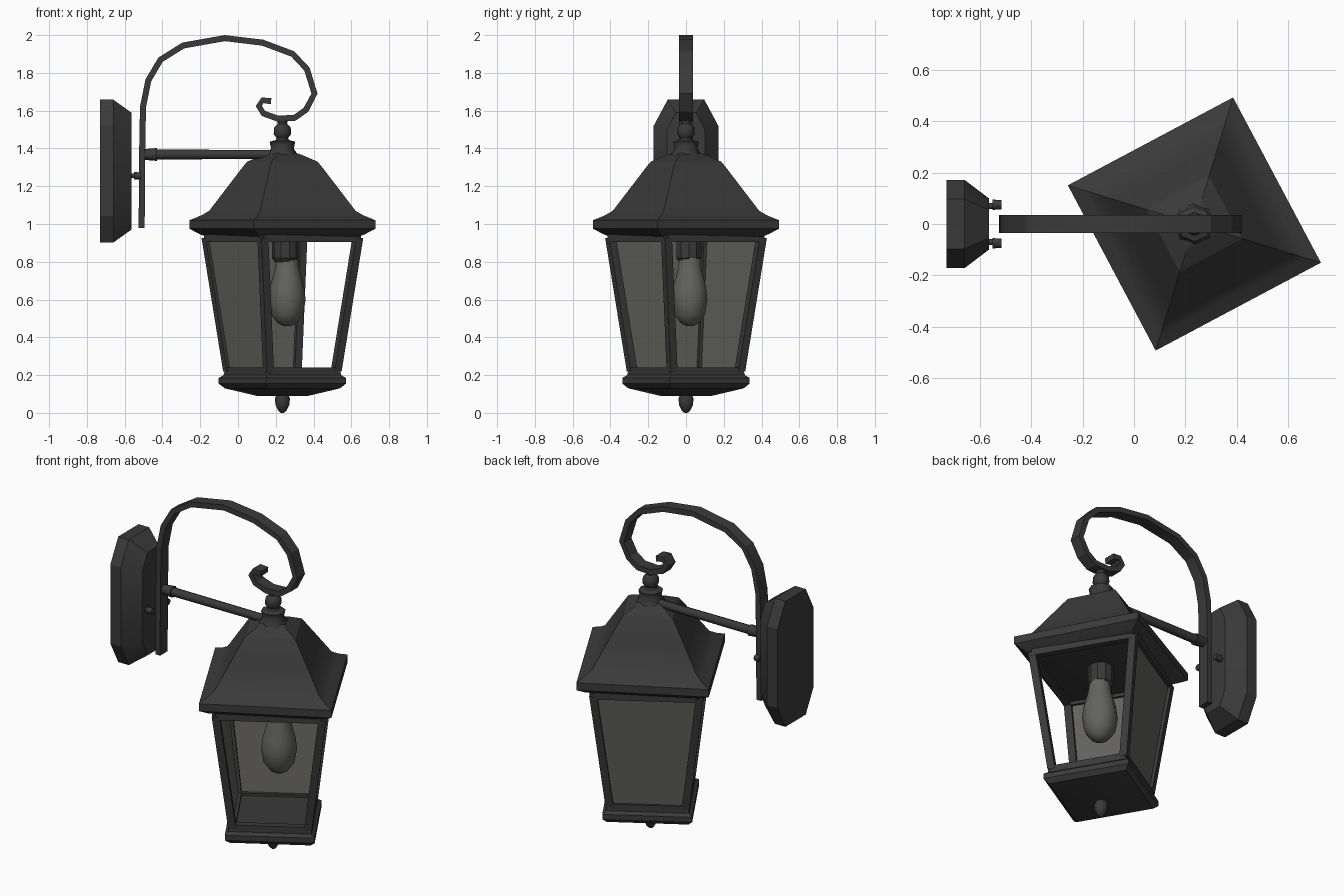
import bpy, bmesh, math
from mathutils import Vector

if "Cube" in bpy.data.objects:
    bpy.data.objects.remove(bpy.data.objects["Cube"])


def material(name, rgb):
    m = bpy.data.materials.new(name)
    m.diffuse_color = (*rgb, 1)
    m.use_nodes = True
    m.node_tree.nodes["Principled BSDF"].inputs["Base Color"].default_value = m.diffuse_color
    return m


METAL = material("dark metal", (0.042, 0.042, 0.042))
GLASS = material("smoky glass", (0.125, 0.124, 0.112))
CX = 0.235                                  # lantern axis
ROOF_ROT, BODY_ROT = math.radians(-17), math.radians(-14.5)


def finish(name, bm, mat, smooth=28):
    bmesh.ops.recalc_face_normals(bm, faces=bm.faces)
    me = bpy.data.meshes.new(name)
    bm.to_mesh(me)
    bm.free()
    me.materials.append(mat)
    if smooth:
        me.shade_smooth()
        me.set_sharp_from_angle(angle=math.radians(smooth))
    ob = bpy.data.objects.new(name, me)
    bpy.context.collection.objects.link(ob)
    return ob


def loft(name, rings, mat, smooth=28):
    """Skin a list of equal-sized point rings and cap both ends."""
    bm = bmesh.new()
    vs = [[bm.verts.new(p) for p in r] for r in rings]
    n = len(vs[0])
    for a, b in zip(vs, vs[1:]):
        for i in range(n):
            j = (i + 1) % n
            bm.faces.new((a[i], a[j], b[j], b[i]))
    bm.faces.new(vs[0])
    bm.faces.new(vs[-1])
    return finish(name, bm, mat, smooth)


def corner(r, z, i, n=4, rot=0.0, x=CX, y=0.0):
    a = rot + 2 * math.pi * i / n
    return Vector((x + r * math.cos(a), y + r * math.sin(a), z))


def turned(name, profile, n, mat, rot=0.0, x=CX, y=0.0, smooth=28):
    return loft(name, [[corner(r, z, i, n, rot, x, y) for i in range(n)]
                       for r, z in profile], mat, smooth)


def rod(name, p, q, r1, r2, n=8, spin=0.0, mat=METAL):
    p, q = Vector(p), Vector(q)
    d = (q - p).normalized()
    u = d.cross(Vector((0, 0, 1)) if abs(d.z) < 0.9 else Vector((1, 0, 0))).normalized()
    w = d.cross(u)
    rings = []
    for c, r in ((p, r1), (q, r2)):
        rings.append([c + r * (math.cos(spin + 2 * math.pi * i / n) * u
                               + math.sin(spin + 2 * math.pi * i / n) * w) for i in range(n)])
    return loft(name, rings, mat, 50 if n > 4 else 0)


# Wall plate: elongated octagon with a chamfered front
def plate_ring(x, hy, hz, cy, cz):
    pts = [(hy, hz - cz), (hy - cy, hz), (-hy + cy, hz), (-hy, hz - cz)]
    pts += [(-y, -z) for y, z in pts]
    return [(x, y, 1.28 + z) for y, z in pts]


loft("wall_plate", [plate_ring(-0.73, 0.172, 0.378, 0.075, 0.14),
                    plate_ring(-0.66, 0.172, 0.378, 0.075, 0.14),
                    plate_ring(-0.565, 0.10, 0.31, 0.045, 0.09)], METAL)
for s, side in ((1, "back"), (-1, "front")):
    rod(side + "_bolt", (-0.58, s * 0.07, 1.255), (-0.545, s * 0.07, 1.255), 0.012, 0.012)
    rod(side + "_bolt_head", (-0.55, s * 0.075, 1.255), (-0.515, s * 0.075, 1.255), 0.02, 0.018)

# Scrolled strap swept along a path in the XZ plane
PATH = [(-0.51, 0.98), (-0.508, 1.35), (-0.503, 1.62), (-0.475, 1.76), (-0.41, 1.87),
        (-0.29, 1.945), (-0.07, 1.984), (0.13, 1.96), (0.29, 1.90), (0.365, 1.82),
        (0.405, 1.69), (0.36, 1.605), (0.30, 1.562), (0.21, 1.558), (0.135, 1.585),
        (0.11, 1.625), (0.13, 1.655), (0.175, 1.65)]
rings = []
for i, (x, z) in enumerate(PATH):
    a, b = PATH[max(i - 1, 0)], PATH[min(i + 1, len(PATH) - 1)]
    t = Vector((b[0] - a[0], b[1] - a[1])).normalized()
    h, w = 0.016, 0.036
    rings.append([(x - t.y * k * h, y * w, z + t.x * k * h)
                  for k, y in ((1, 1), (1, -1), (-1, -1), (-1, 1))])
loft("scroll_strap", rings, METAL, 25)

# Horizontal support arm
rod("support_arm", (-0.45, 0, 1.368), (0.2, 0, 1.368), 0.026, 0.024)
rod("arm_collar", (-0.50, 0, 1.368), (-0.43, 0, 1.368), 0.028, 0.034)

# Hanger ball and neck, roof
turned("hanger", [(0.085, 1.36), (0.06, 1.40), (0.068, 1.435), (0.035, 1.445), (0.03, 1.455),
                  (0.046, 1.475), (0.044, 1.51), (0.025, 1.53), (0.03, 1.56)], 8, METAL, smooth=45)
turned("roof", [(0.40, 0.925), (0.455, 0.945), (0.515, 0.975), (0.515, 1.02), (0.45, 1.045),
                (0.405, 1.07), (0.325, 1.17), (0.225, 1.295), (0.195, 1.33),
                (0.11, 1.365), (0.08, 1.375)], 4, METAL, ROOF_ROT)

# Base tray and bottom finial
turned("base_tray", [(0.315, 0.225), (0.322, 0.20), (0.348, 0.185), (0.348, 0.155), (0.315, 0.13),
                     (0.14, 0.09)], 4, METAL, BODY_ROT)
turned("bottom_finial", [(0.03, 0.10), (0.04, 0.075), (0.036, 0.04), (0.022, 0.012),
                         (0.008, 0.0)], 8, METAL, smooth=45)

# Tapered cage: corner posts, rails, and glass on the two wall-facing sides
TOP, BOTTOM = (0.412, 0.925), (0.294, 0.22)
for i in range(4):
    p = [corner(*BOTTOM, i + k, rot=BODY_ROT) for k in (0, 1)]
    q = [corner(*TOP, i + k, rot=BODY_ROT) for k in (0, 1)]
    turned_ring = [[c + Vector((0.03 * math.cos(BODY_ROT + k * math.pi / 2),
                                0.03 * math.sin(BODY_ROT + k * math.pi / 2), 0))
                    for k in range(4)] for c in (p[0], q[0])]
    loft(f"corner_post_{i + 1}", turned_ring, METAL, 0)
    rod(f"lower_rail_{i + 1}", p[0], p[1], 0.028, 0.028, 4, math.pi / 4)
    rod(f"upper_rail_{i + 1}", q[0], q[1], 0.028, 0.028, 4, math.pi / 4)
    if i in (1, 2):
        out = (p[0] + p[1]) / 2 - Vector((CX, 0, BOTTOM[1]))
        out = out.normalized() * 0.003
        quad = [p[0], p[1], q[1], q[0]]
        loft(f"glass_pane_{i}", [[v - out for v in quad], [v + out for v in quad]], GLASS, 0)

# Lamp socket and bulb
turned("bulb_socket", [(0.07, 0.94), (0.07, 0.82), (0.055, 0.80)], 10, METAL, x=0.25, y=0.015)
turned("bulb", [(0.058, 0.82), (0.066, 0.76), (0.09, 0.67), (0.098, 0.60), (0.085, 0.52),
                (0.05, 0.475), (0.02, 0.46)], 10, GLASS, x=0.26, y=0.02, smooth=50)
